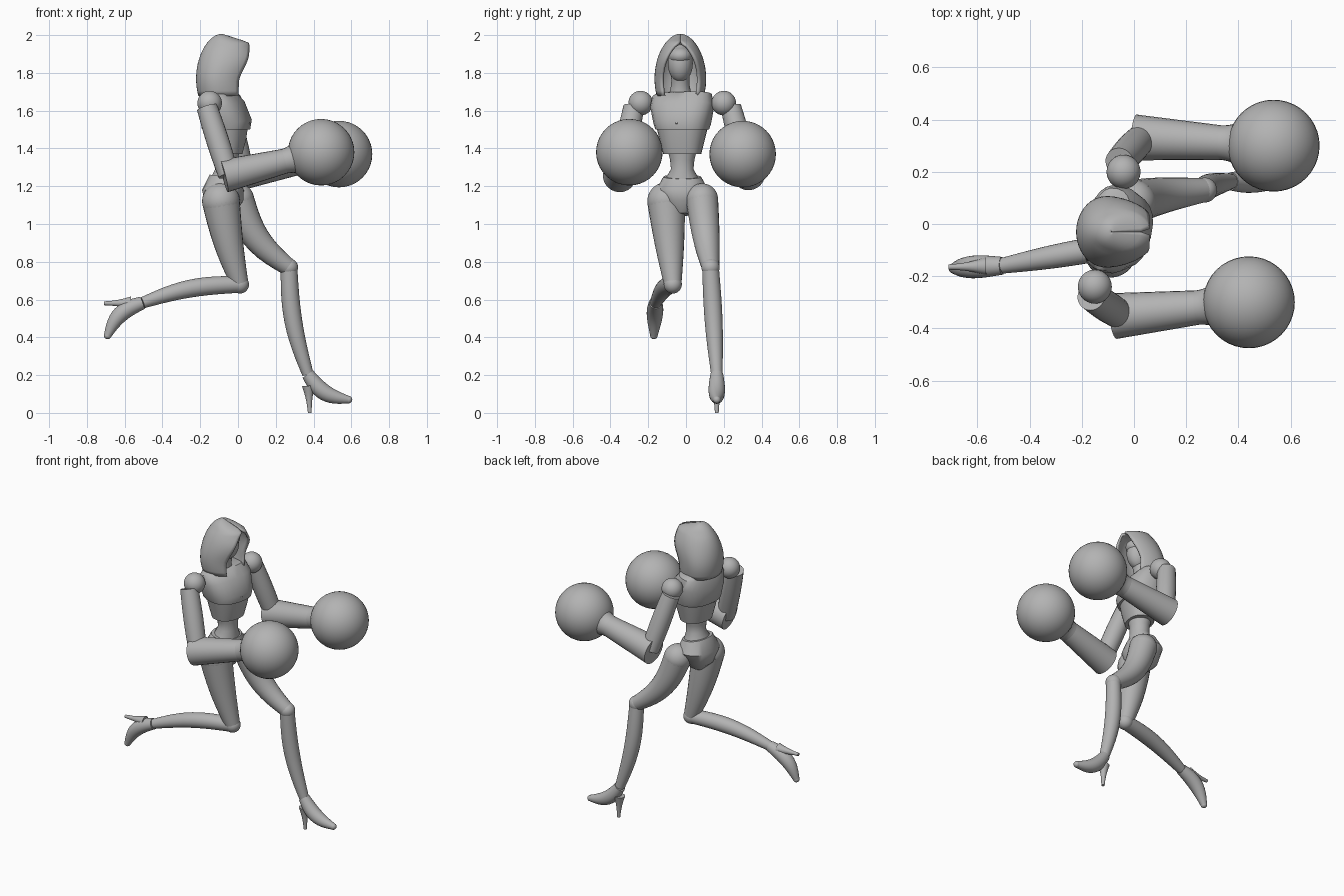
import bpy
import math
from mathutils import Vector

cube = bpy.data.objects.get("Cube")
if cube:
    bpy.data.objects.remove(cube, do_unlink=True)

grey = bpy.data.materials.new("plain_grey")
grey.use_nodes = True
grey.diffuse_color = (0.45, 0.45, 0.45, 1)
grey.node_tree.nodes["Principled BSDF"].inputs["Base Color"].default_value = grey.diffuse_color

SIDEWAYS = Vector((0, 1, 0))
CHEST_SIDE = Vector((0.24, 1, 0)).normalized()
HIP_SIDE = Vector((0.12, 1, 0)).normalized()


def finish(obj):
    obj.data.materials.append(grey)
    bpy.ops.object.select_all(action="DESELECT")
    obj.select_set(True)
    bpy.context.view_layer.objects.active = obj
    bpy.ops.object.shade_smooth_by_angle(angle=math.radians(45))


def make_mesh(name, verts, faces):
    data = bpy.data.meshes.new(name)
    data.from_pydata(verts, [], faces)
    obj = bpy.data.objects.new(name, data)
    bpy.context.collection.objects.link(obj)
    return obj


def bridge(rows, columns, closed):
    """Quads joining neighbouring rows of points."""
    faces = []
    for i in range(rows - 1):
        for k in range(columns if closed else columns - 1):
            n = (k + 1) % columns
            a, b = i * columns, (i + 1) * columns
            faces.append((a + k, a + n, b + n, b + k))
    return faces


def sweep(name, centres, widths, depths, side=SIDEWAYS, power=2, sides=24):
    """Closed tube of rounded cross-sections facing along its path."""
    verts, last = [], len(centres) - 1
    for i, centre in enumerate(centres):
        along = (centres[min(i + 1, last)] - centres[max(i - 1, 0)]).normalized()
        u = (side - along * side.dot(along)).normalized()
        w = along.cross(u)
        for k in range(sides):
            angle = math.tau * k / sides
            c, s = (math.copysign(abs(v) ** (2 / power), v)
                    for v in (math.cos(angle), math.sin(angle)))
            verts.append(centre + u * c * widths[i] + w * s * depths[i])
    faces = bridge(len(centres), sides, True)
    faces.append(tuple(reversed(range(sides))))
    faces.append(tuple(range(last * sides, len(verts))))
    finish(make_mesh(name, verts, faces))


def limb(name, start, end, r_start, r_end, bulge=0.0, bow=0.0):
    """Tapered tube that may swell and bow backwards in the middle."""
    back = SIDEWAYS.cross(end - start).normalized()
    centres, radii, steps = [], [], 12
    for i in range(steps + 1):
        t = i / steps
        swell = math.sin(math.pi * t)
        centres.append(start.lerp(end, t) + back * bow * swell)
        radii.append(r_start + (r_end - r_start) * t + bulge * swell)
    sweep(name, centres, radii, radii)


def body(name, rings, side, power):
    """Upright part; each ring is height, x, half width and half depth."""
    heights, xs, widths, depths = zip(*rings)
    centres = [Vector((x, -0.02, z)) for x, z in zip(xs, heights)]
    sweep(name, centres, widths, depths, side, power)


def ball(name, centre, radius, scale=(1, 1, 1)):
    bpy.ops.mesh.primitive_uv_sphere_add(segments=40, ring_count=20,
                                         radius=radius, location=centre)
    bpy.context.object.name = name
    bpy.context.object.scale = scale
    finish(bpy.context.object)


# Torso
body("breastplate", [(1.7, -0.1, 0.12, 0.06), (1.68, -0.1, 0.16, 0.08),
                     (1.62, -0.08, 0.17, 0.11), (1.53, -0.06, 0.15, 0.13),
                     (1.5, -0.06, 0.14, 0.12)], CHEST_SIDE, 2.5)
body("rib_plate", [(1.53, -0.06, 0.14, 0.11), (1.45, -0.06, 0.12, 0.1),
                   (1.37, -0.06, 0.1, 0.08)], CHEST_SIDE, 2.4)
body("waist", [(1.4, -0.06, 0.08, 0.07), (1.34, -0.06, 0.065, 0.06),
               (1.29, -0.06, 0.06, 0.06), (1.22, -0.07, 0.1, 0.08)], HIP_SIDE, 2)
body("pelvis", [(1.25, -0.07, 0.1, 0.08), (1.18, -0.08, 0.14, 0.11),
                (1.11, -0.07, 0.1, 0.1), (1.05, -0.06, 0.04, 0.05)], HIP_SIDE, 2.2)
limb("breast_seam", Vector((0.02, -0.04, 1.63)), Vector((0.06, -0.05, 1.53)), 0.006, 0.006)

# Neck and masked face
limb("neck", Vector((-0.1, -0.03, 1.66)), Vector((-0.07, -0.03, 1.8)), 0.07, 0.05, -0.01)
ball("face", (-0.06, -0.03, 1.85), 0.1, (0.75, 0.66, 1))
ball("brow_mask", (-0.05, -0.03, 1.89), 0.07, (1.05, 0.9, 0.7))

# Hood: horizontal arcs stacked by rule, open at the front below the peak
ROWS, ARC, PEAK = 20, 32, 0.86
verts = []
for i in range(ROWS + 1):
    t = math.sin(math.pi / 2 * i / ROWS)
    half = 0.138 * (1 - t ** 2.4) ** 0.55 * (1 - 0.15 * (1 - t) ** 4) + 0.001
    rise = min(max((t - 0.2) * 2, 0), 1)
    front = min(0.055 * rise * rise * (3 - 2 * rise), 0.915 - t)
    back = -0.085 - half
    opening = 0.72 * math.sqrt(max(1 - (t / PEAK) ** 4, 0))
    end = math.pi - math.asin(opening)
    middle = (front + back) / 2
    for k in range(ARC + 1):
        angle = end * (2 * k / ARC - 1)
        c = math.cos(angle)
        reach = middle - back if c > 0 else (middle - front) / math.cos(end)
        verts.append((middle - reach * c, half * math.sin(angle) - 0.03, 1.68 + 0.32 * t))
hood = make_mesh("hood", verts, bridge(ROWS + 1, ARC + 1, False))
shell = hood.modifiers.new("thickness", "SOLIDIFY")
shell.thickness = 0.014
shell.offset = 0
finish(hood)

# Arms: shoulder, elbow and ball-shaped hand
arms = {
    "right": ((-0.15, -0.24, 1.64), (-0.05, -0.35, 1.26), (0.44, -0.3, 1.38)),
    "left": ((-0.04, 0.2, 1.64), (0.03, 0.33, 1.27), (0.535, 0.3, 1.37)),
}
for name, joints in arms.items():
    shoulder, elbow, hand = map(Vector, joints)
    outward = Vector((-0.02, math.copysign(0.03, shoulder.y), 0))
    wrist = elbow.lerp(hand, 0.6)
    ball(name + "_shoulder", shoulder, 0.065)
    limb(name + "_upper_arm", shoulder.lerp(elbow, 0.06) + outward, elbow, 0.055, 0.055, 0.005)
    limb(name + "_forearm", elbow.lerp(hand, -0.05), wrist, 0.088, 0.066)
    limb(name + "_wrist_flare", wrist, elbow.lerp(hand, 0.75), 0.066, 0.09, -0.006)
    ball(name + "_hand", hand, 0.176)

# Legs: hip, knee, ankle, toe and heel tip, then hip radius and thigh bow
legs = {
    "left": ((0, 0.085, 1.13), (0.27, 0.13, 0.77), (0.37, 0.163, 0.205),
             (0.585, 0.163, 0.07), (0.38, 0.163, 0), 0.085, 0.045),
    "right": ((-0.09, -0.105, 1.12), (0.01, -0.07, 0.68), (-0.505, -0.16, 0.583),
              (-0.69, -0.17, 0.41), (-0.71, -0.165, 0.58), 0.1, 0.01),
}
for name, (*joints, hip_radius, thigh_bow) in legs.items():
    hip, knee, ankle, toe, heel = map(Vector, joints)
    ball(name + "_hip", hip, hip_radius)
    limb(name + "_thigh", hip, knee, hip_radius, 0.046, 0.005, thigh_bow)
    ball(name + "_knee", knee, 0.048)
    limb(name + "_calf", knee, ankle, 0.044, 0.03, 0.01, 0.027)
    limb(name + "_foot", ankle, toe, 0.034, 0.02, 0.016, 0.035)
    ball(name + "_toe", toe, 0.02)
    limb(name + "_heel", ankle.lerp(heel, 0.3), heel, 0.034, 0.01, -0.005)
